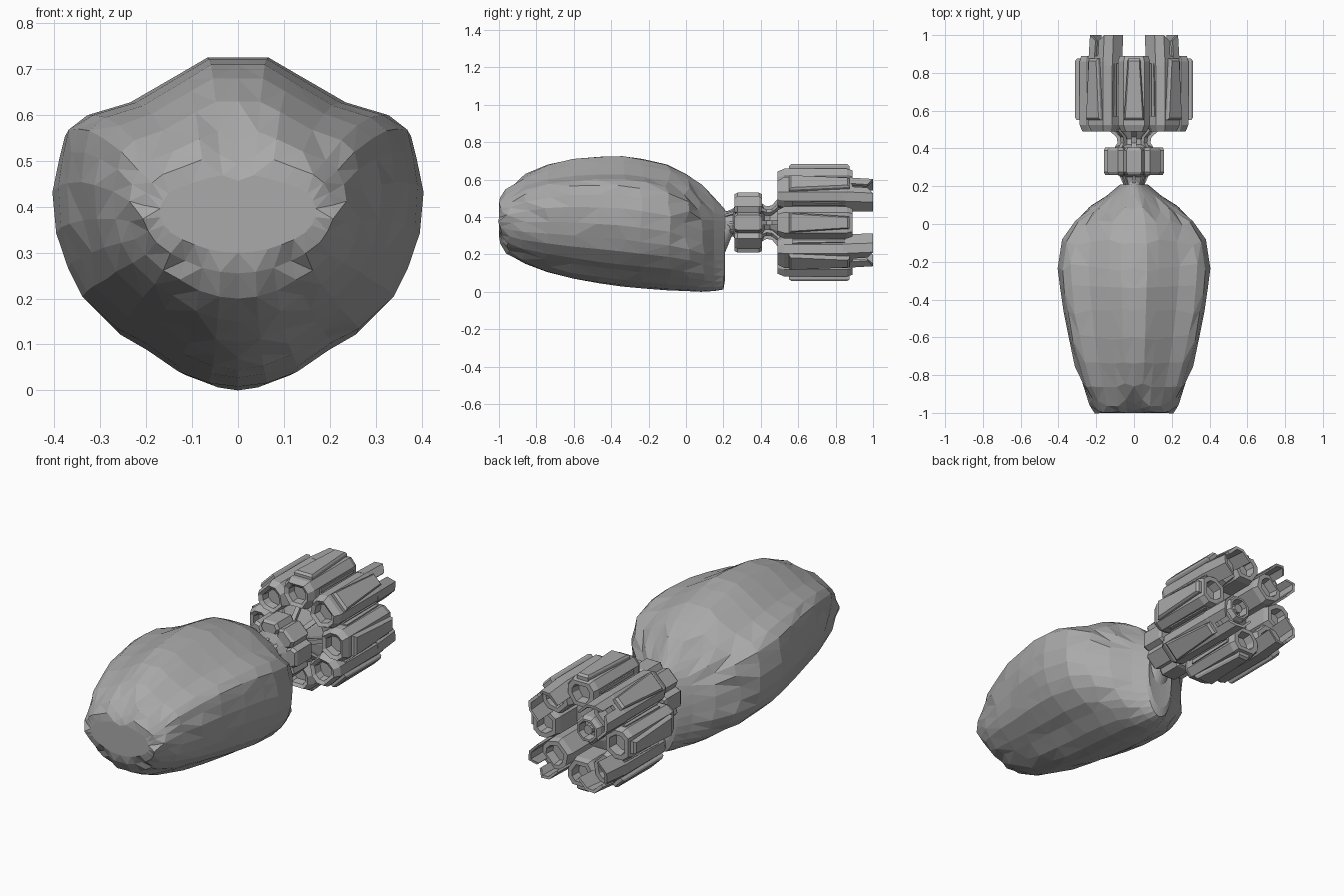
import bpy, bmesh, math, random
from mathutils import Vector

random.seed(4)
AXIS_Z = 0.37  # height of the engine axis

cube = bpy.data.objects.get("Cube")
if cube:
    bpy.data.objects.remove(cube, do_unlink=True)

grey = bpy.data.materials.new("hull_grey")
grey.use_nodes = True
grey.diffuse_color = (0.4, 0.4, 0.4, 1)
grey.node_tree.nodes["Principled BSDF"].inputs["Base Color"].default_value = (0.4, 0.4, 0.4, 1)


def loft(name, rings, triangulate=False):
    """Skin a list of closed rings and cap both ends."""
    bm = bmesh.new()
    loops = [[bm.verts.new(p) for p in ring] for ring in rings]
    n = len(loops[0])
    for a, b in zip(loops, loops[1:]):
        for i in range(n):
            j = (i + 1) % n
            bm.faces.new((a[i], a[j], b[j], b[i]))
    bm.faces.new(loops[0])
    bm.faces.new(loops[-1])
    if triangulate:
        bmesh.ops.triangulate(bm, faces=bm.faces[:], quad_method='SHORT_EDGE')
    bmesh.ops.recalc_face_normals(bm, faces=bm.faces[:])
    mesh = bpy.data.meshes.new(name)
    bm.to_mesh(mesh)
    bm.free()
    mesh.materials.append(grey)
    obj = bpy.data.objects.new(name, mesh)
    bpy.context.collection.objects.link(obj)
    return obj


def polar(angle, t, r, y):
    """Point at sideways offset t and radius r around the engine axis."""
    s, c = math.sin(angle), math.cos(angle)
    return Vector((r * s + t * c, y, AXIS_Z + r * c - t * s))


def radial_loft(name, angle, rings):
    return loft(name, [[polar(angle, *p) for p in ring] for ring in rings])


def scaled(section, s, y, centre=0.215):
    return [(t * s, centre + (r - centre) * s, y) for t, r in section]


def lathe(name, profile, sides):
    return loft(name, [[polar(math.tau * (i + 0.5) / sides, 0, r, y) for i in range(sides)]
                       for r, y in profile])


def rib(name, angle, path, width):
    """Thin strut following (radius, y) points."""
    radial_loft(name, angle, [[(-width, r - width, y), (width, r - width, y),
                               (width, r + width, y), (-width, r + width, y)]
                              for r, y in path])


# Faceted hull: half section from keel to crest, as fractions of width and height
half = [(0, 0), (.15, .012), (.32, .05), (.5, .125), (.65, .17), (.84, .27), (.925, .36),
        (.98, .47), (1, .6), (.97, .7), (.94, .775), (.84, .82), (.6, .86), (.32, .95),
        (.17, 1), (0, 1)]
# y, half width, bottom, top, roundness
stations = [(-1, .17, .30, .47, .7), (-.985, .21, .255, .515, .6), (-.95, .24, .2, .565, .4),
            (-.86, .275, .15, .63, .2), (-.74, .315, .105, .68, .1), (-.6, .345, .07, .71, 0),
            (-.46, .375, .045, .722, 0), (-.34, .395, .028, .725, 0),
            (-.23, .405, .018, .71, .05), (-.1, .385, .008, .68, .2), (0, .325, .004, .63, .4),
            (.08, .24, 0, .575, .6), (.15, .145, .004, .505, .8), (.2, .085, .012, .45, 1),
            (.208, .075, .06, .44, 1), (.205, .06, .2, .435, 1), (.25, .05, .31, .42, 1)]
rings = []
for k, (y, w, z0, z1, round_) in enumerate(stations):
    inner = 0 < k < 12
    right = []
    for i, (u, v) in enumerate(half):
        a = math.pi * i / (len(half) - 1)
        eu, ev = math.sin(a), 0.5 - 0.5 * math.cos(a)
        u, v = u + (eu - u) * round_, v + (ev - v) * round_
        if k < 3 and i == len(half) - 1:
            v -= 0.08  # small cleft in the nose
        wobble = 0.014 if inner and 0 < i < len(half) - 1 else 0
        right.append((u * w * (1 + random.uniform(-1, 0) * wobble),
                      y + random.uniform(-1, 1) * wobble * 1.5,
                      z0 + v * (z1 - z0)))
    left = [(-x, yy, z) for x, yy, z in right[-2:0:-1]]
    rings.append(right + left)
loft("hull", rings, triangulate=True)

# Neck, spine and rear hub
lathe("neck", [(.05, .2), (.065, .25), (.115, .27), (.115, .4), (.07, .42), (.055, .45),
               (.08, .49), (.15, .52), (.16, .6), (.15, .72), (.09, .74)], 16)
lathe("rear_hub", [(.075, .7), (.075, .82), (.062, .84), (.05, .84), (.045, .79),
                   (.025, .79), (.025, .83), (.012, .83)], 8)

# Pod cross-section: sideways offset, radius
pod = [(-.045, .14), (.045, .14), (.085, .2), (.085, .25),
       (.055, .288), (-.055, .288), (-.085, .25), (-.085, .2)]
collar = [(-.04, .1), (.04, .1), (.055, .13), (.04, .16), (-.04, .16), (-.055, .13)]

for i in range(8):
    angle = math.tau * i / 8
    # Collar block with bevelled ends
    radial_loft(f"collar_block_{i}", angle,
                [scaled(collar, .8, .26, .12), scaled(collar, 1, .275, .12),
                 scaled(collar, 1, .39, .12), scaled(collar, .8, .405, .12)])
    # Struts in front of and behind the collar
    rib(f"front_rib_{i}", angle, [(.04, .19), (.075, .27)], .008)
    rib(f"rear_rib_{i}", angle, [(.1, .39), (.075, .43), (.08, .46), (.15, .52)], .012)
    # Engine pod, recessed at both ends
    radial_loft(f"pod_{i}", angle,
                [scaled(pod, .52, .54), scaled(pod, .58, .5), scaled(pod, .8, .49),
                 scaled(pod, 1, .525), scaled(pod, 1, .86), scaled(pod, .88, .89),
                 scaled(pod, .6, .89), scaled(pod, .52, .84)])
    # Tapered raised panel on the outer face
    radial_loft(f"pod_panel_{i}", angle,
                [[(-a, r, .55 + d), (a, r, .55 + d), (a * .6, r, .875 - d), (-a * .6, r, .875 - d)]
                 for a, r, d in ((.054, .28, 0), (.054, .302, 0), (.046, .312, .012))])
    # Side panels in the gaps
    for side in (-1, 1):
        radial_loft(f"pod_side_panel_{i}", angle,
                    [[(side * t, .205, .57), (side * t, .245, .57),
                      (side * t, .238, .85), (side * t, .212, .85)] for t in (.08, .092)])
    # Split tail shroud on the diagonal pods
    if i % 2:
        shell = [(.012, .288), (.055, .288), (.088, .25), (.088, .175),
                 (.076, .175), (.074, .243), (.05, .272), (.012, .272)]
        for side in (-1, 1):
            radial_loft(f"tail_shroud_{i}", angle,
                        [[(side * t, r, .84) for t, r in shell],
                         [(side * t * .97, r * .96, .97 if t < .02 else 1) for t, r in shell]])
